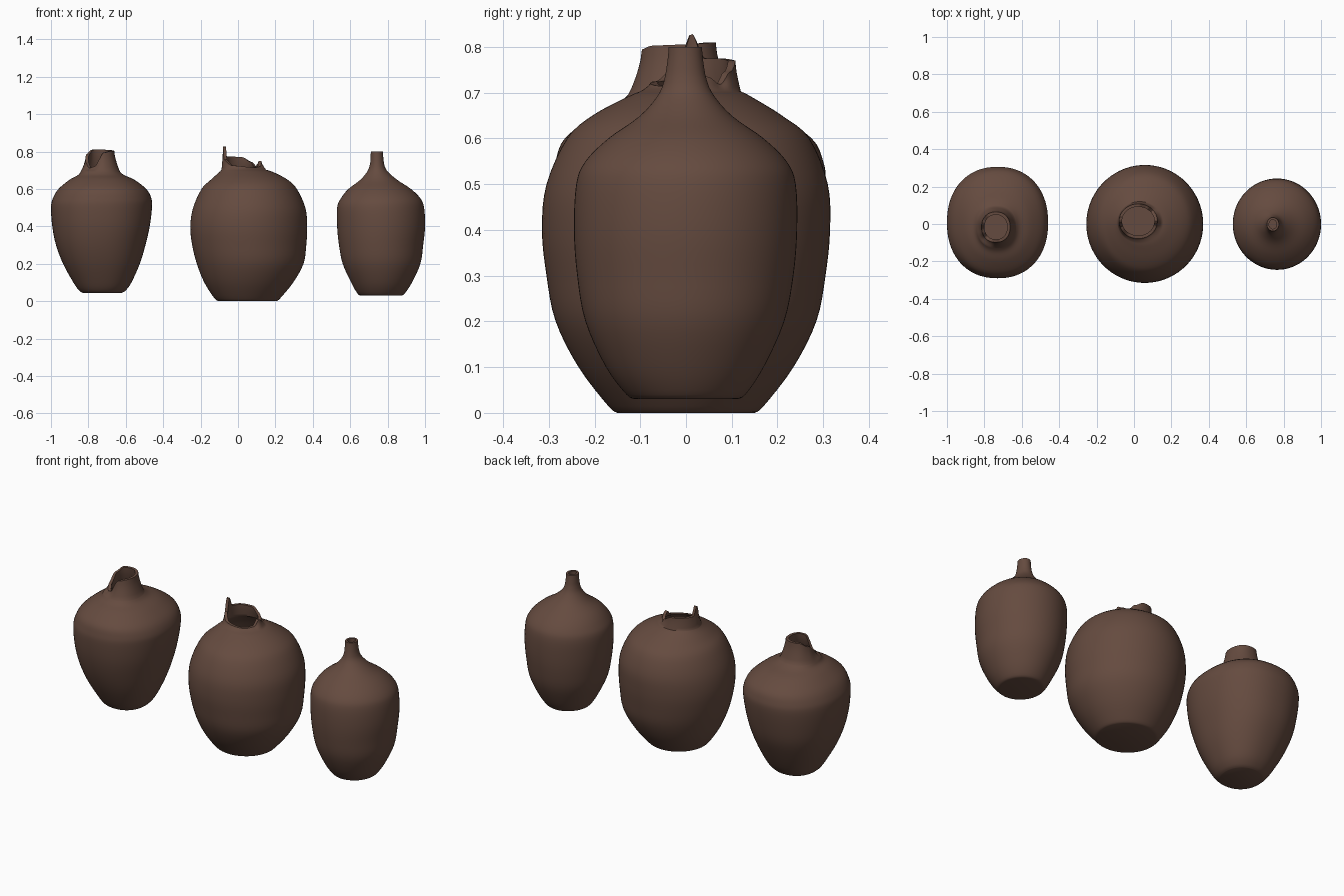
import bpy
import bmesh
from math import sin, cos, pi, copysign

SEGMENTS = 72
STEPS = 4
WALL = 0.016

cube = bpy.data.objects.get("Cube")
if cube:
    bpy.data.objects.remove(cube, do_unlink=True)

clay = bpy.data.materials.new("brown clay")
clay.use_nodes = True
clay.diffuse_color = (0.13, 0.07, 0.05, 1)
clay.node_tree.nodes["Principled BSDF"].inputs["Base Color"].default_value = (0.13, 0.07, 0.05, 1)


def smooth_rows(rows):
    """Catmull-Rom curve through rows of (z, x min, x max, y min, y max)."""
    out = []
    for i in range(len(rows) - 1):
        a, b, c = rows[max(i - 1, 0)], rows[i], rows[i + 1]
        d = rows[min(i + 2, len(rows) - 1)]
        for k in range(STEPS):
            t = k / STEPS
            out.append([q + 0.5 * t * (r - p + t * (2 * p - 5 * q + 4 * r - s + t * (3 * (q - r) + s - p)))
                        for p, q, r, s in zip(a, b, c, d)])
    return out + [list(rows[-1])]


def rim_height(points, angle):
    """Height of the broken rim at an angle, eased between given points."""
    pts = points + [(points[0][0] + 360, points[0][1])]
    for (a, h), (b, k) in zip(pts, pts[1:]):
        if a <= angle <= b:
            t = (angle - a) / (b - a)
            return h + (k - h) * t * t * (3 - 2 * t)
    return pts[0][1]


def ring(row, square, inset=0.0):
    z, x0, x1, y0, y1 = row
    pts = []
    for i in range(SEGMENTS):
        a = 2 * pi * i / SEGMENTS
        c, s = [copysign(abs(v) ** (2 / square), v) for v in (cos(a), sin(a))]
        pts.append(((x0 + x1) / 2 + c * ((x1 - x0) / 2 - inset),
                    (y0 + y1) / 2 + s * ((y1 - y0) / 2 - inset), z))
    return pts


def make_vase(name, body, lip, rim, square=2.0, wall=WALL):
    rows = smooth_rows(body)
    heights = [rim_height(rim, 360 * i / SEGMENTS) for i in range(SEGMENTS)]

    def neck(t, inset):
        # Ring between the shoulder and the uneven rim
        low, high = ring(rows[-1], square, inset), ring(lip, square, inset)
        bend = 1 - (1 - t) ** 1.5
        return [(p[0] + (q[0] - p[0]) * bend, p[1] + (q[1] - p[1]) * bend, p[2] + (h - p[2]) * t)
                for p, q, h in zip(low, high, heights)]

    # Outside wall, rim, then inside wall down to the floor
    levels = [k / 5 for k in range(1, 6)]
    rings = [ring(r, square) for r in rows]
    rings += [neck(t, 0) for t in levels]
    rings += [neck(t, wall) for t in reversed(levels)]
    rings += [ring(r, square, wall) for r in reversed(rows) if r[0] > rows[0][0] + 0.03]

    bm = bmesh.new()
    loops = [[bm.verts.new(p) for p in pts] for pts in rings]
    for a, b in zip(loops, loops[1:]):
        for i in range(SEGMENTS):
            j = (i + 1) % SEGMENTS
            bm.faces.new((a[i], a[j], b[j], b[i]))
    bm.faces.new(list(reversed(loops[0])))
    bm.faces.new(loops[-1])
    mesh = bpy.data.meshes.new(name)
    bm.to_mesh(mesh)
    bm.free()
    mesh.materials.append(clay)
    obj = bpy.data.objects.new(name, mesh)
    bpy.context.collection.objects.link(obj)
    bpy.ops.object.select_all(action="DESELECT")
    obj.select_set(True)
    bpy.context.view_layer.objects.active = obj
    bpy.ops.object.shade_smooth_by_angle(angle=0.8)


# Slim bottle with a narrow neck
make_vase("slim_bottle", [
    (0.03, 0.66, 0.87, -0.11, 0.11),
    (0.04, 0.64, 0.89, -0.13, 0.13),
    (0.1, 0.605, 0.93, -0.175, 0.17),
    (0.2, 0.56, 0.975, -0.22, 0.215),
    (0.3, 0.54, 0.99, -0.238, 0.235),
    (0.4, 0.53, 1.0, -0.245, 0.243),
    (0.5, 0.53, 0.995, -0.24, 0.24),
    (0.55, 0.55, 0.975, -0.22, 0.22),
    (0.6, 0.59, 0.925, -0.17, 0.17),
    (0.65, 0.655, 0.85, -0.1, 0.1),
    (0.7, 0.695, 0.795, -0.058, 0.057),
    (0.74, 0.707, 0.78, -0.045, 0.042),
], (0.8, 0.71, 0.775, -0.038, 0.035), [(0, 0.8), (180, 0.8)], wall=0.012)

# Large jar with a broken, spiked rim
make_vase("large_jar", [
    (0.0, -0.1, 0.205, -0.15, 0.15),
    (0.015, -0.125, 0.225, -0.17, 0.17),
    (0.1, -0.18, 0.295, -0.235, 0.235),
    (0.2, -0.22, 0.35, -0.285, 0.285),
    (0.3, -0.245, 0.365, -0.305, 0.305),
    (0.4, -0.255, 0.37, -0.315, 0.315),
    (0.5, -0.24, 0.36, -0.305, 0.31),
    (0.6, -0.195, 0.315, -0.26, 0.27),
    (0.65, -0.145, 0.265, -0.205, 0.21),
    (0.69, -0.1, 0.19, -0.13, 0.145),
    (0.703, -0.088, 0.15, -0.1, 0.12),
], (0.75, -0.08, 0.125, -0.078, 0.108), [
    (0, 0.75), (20, 0.735), (40, 0.718), (60, 0.745), (90, 0.77), (140, 0.775), (163, 0.775),
    (182, 0.83), (202, 0.755), (240, 0.725), (310, 0.715), (340, 0.72)])

# Broad-shouldered jar with a slanted, torn mouth
make_vase("shouldered_jar", [
    (0.045, -0.83, -0.62, -0.11, 0.11),
    (0.058, -0.85, -0.6, -0.13, 0.13),
    (0.1, -0.88, -0.57, -0.16, 0.165),
    (0.2, -0.935, -0.525, -0.215, 0.22),
    (0.3, -0.973, -0.495, -0.255, 0.265),
    (0.4, -0.993, -0.472, -0.28, 0.29),
    (0.5, -1.0, -0.46, -0.29, 0.305),
    (0.55, -0.99, -0.463, -0.285, 0.3),
    (0.6, -0.96, -0.49, -0.265, 0.275),
    (0.65, -0.9, -0.555, -0.2, 0.2),
    (0.675, -0.855, -0.61, -0.15, 0.13),
    (0.695, -0.84, -0.632, -0.127, 0.095),
], (0.8, -0.815, -0.662, -0.098, 0.065), [
    (0, 0.805), (70, 0.81), (120, 0.81), (160, 0.785), (195, 0.74), (225, 0.712), (250, 0.72),
    (285, 0.795), (320, 0.803)], square=2.2)
